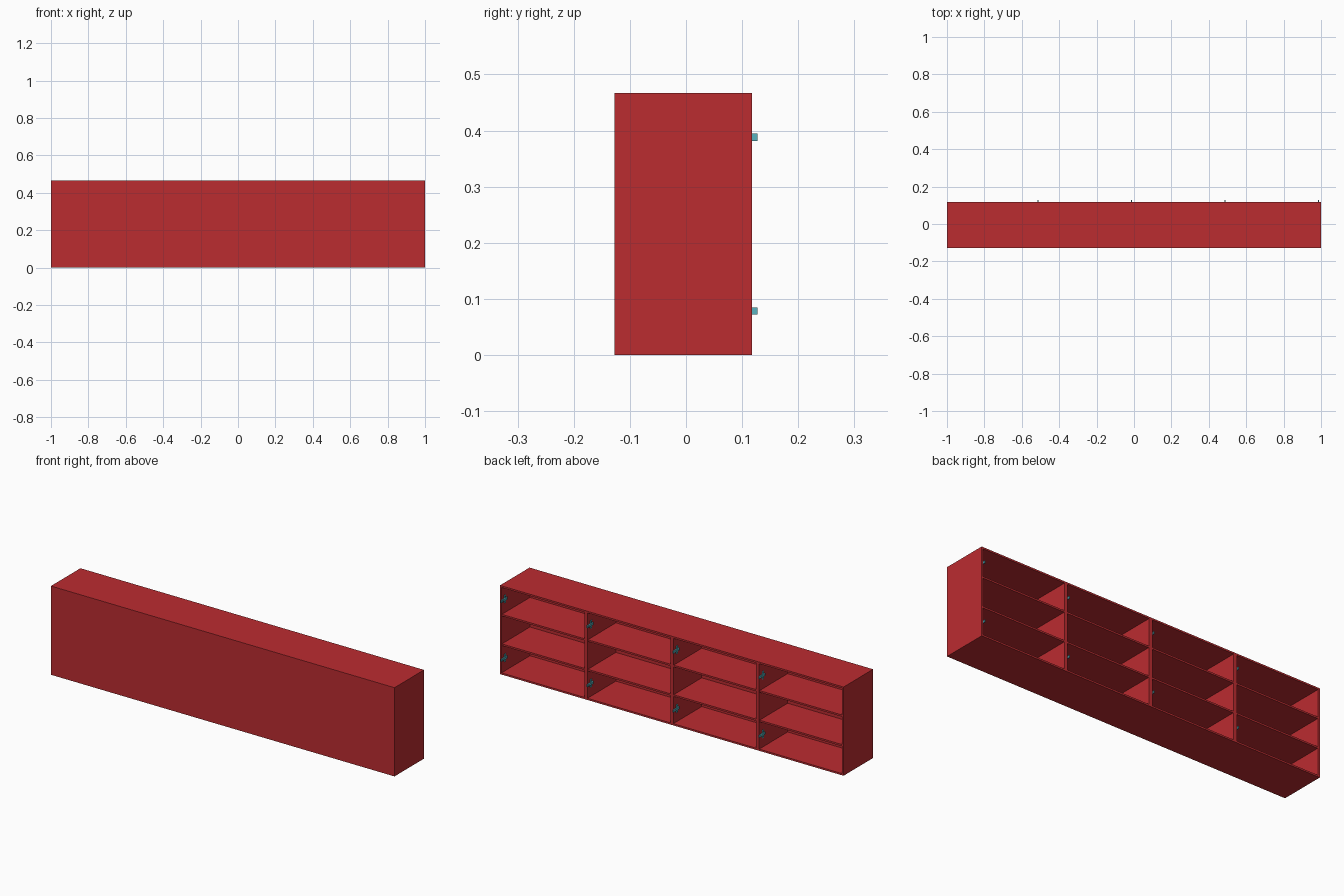
import bpy
import bmesh
from mathutils import Matrix, Vector

if "Cube" in bpy.data.objects:
    bpy.data.objects.remove(bpy.data.objects["Cube"])


def material(name, color):
    m = bpy.data.materials.new(name)
    m.diffuse_color = color
    m.use_nodes = True
    m.node_tree.nodes["Principled BSDF"].inputs["Base Color"].default_value = m.diffuse_color
    return m


red = material("red_paint", (0.50, 0.025, 0.03, 1))
teal = material("teal_metal", (0.10, 0.45, 0.52, 1))


def add_box(bm, lo, hi):
    lo, hi = Vector(lo), Vector(hi)
    size = hi - lo
    bmesh.ops.create_cube(bm, size=1, matrix=Matrix.Translation((lo + hi) / 2)
                          @ Matrix.Diagonal((*size, 1)))


def finish(bm, name, mat):
    me = bpy.data.meshes.new(name)
    bm.to_mesh(me)
    bm.free()
    me.materials.append(mat)
    ob = bpy.data.objects.new(name, me)
    bpy.context.collection.objects.link(ob)
    return ob


def board(name, lo, hi):
    bm = bmesh.new()
    add_box(bm, lo, hi)
    return finish(bm, name, red)


Y0, Y1, H, T = -0.127, 0.118, 0.467, 0.009
BAYS, ROWS = 4, 3
W = 2 / BAYS

# Outer shell, open at the back
board("front_panel", (-1, Y0, 0), (1, Y0 + T, H))
board("bottom_panel", (-1 + T, Y0 + T, 0), (1 - T, Y1, T))
board("top_panel", (-1 + T, Y0 + T, H - T), (1 - T, Y1, H))
for side, x in (("left", -1), ("right", 1 - T)):
    board(side + "_end_panel", (x, Y0 + T, 0), (x + T, Y1, H))

# Upright dividers
for i in range(1, BAYS):
    x = -1 + i * W
    board(f"divider_{i}", (x - T, Y0 + T, T), (x + T, Y1, H - T))

# Shelves in each bay
for i in range(BAYS):
    for j in range(1, ROWS):
        z = H * j / ROWS
        board(f"shelf_{i + 1}_{j}", (-1 + i * W + T, Y0 + T, z - T / 2),
              (-1 + (i + 1) * W - T, Y1 - 0.003, z + T / 2))


# Hinge: wall plate with wings, arm and projecting knuckle
def hinge(name, x, z):
    bm = bmesh.new()
    add_box(bm, (x - 0.002, 0.083, z - 0.021), (x, 0.096, z + 0.021))
    add_box(bm, (x - 0.005, 0.074, z - 0.006), (x, 0.110, z + 0.006))
    add_box(bm, (x - 0.008, 0.080, z - 0.005), (x - 0.004, 0.118, z + 0.005))
    add_box(bm, (x - 0.006, 0.108, z - 0.0065), (x - 0.001, 0.127, z + 0.0065))
    for s in (-1, 1):
        bmesh.ops.create_cone(
            bm, cap_ends=True, segments=12, radius1=0.004, radius2=0.004, depth=0.002,
            matrix=Matrix.Translation((x - 0.003, 0.0895, z + s * 0.015))
            @ Matrix.Rotation(1.5707963, 4, 'Y'))
    finish(bm, name, teal)


for i in range(BAYS):
    for level, z in (("lower", 0.0785), ("upper", 0.388)):
        hinge(f"{level}_hinge_{i + 1}", -1 + (i + 1) * W - T, z)
